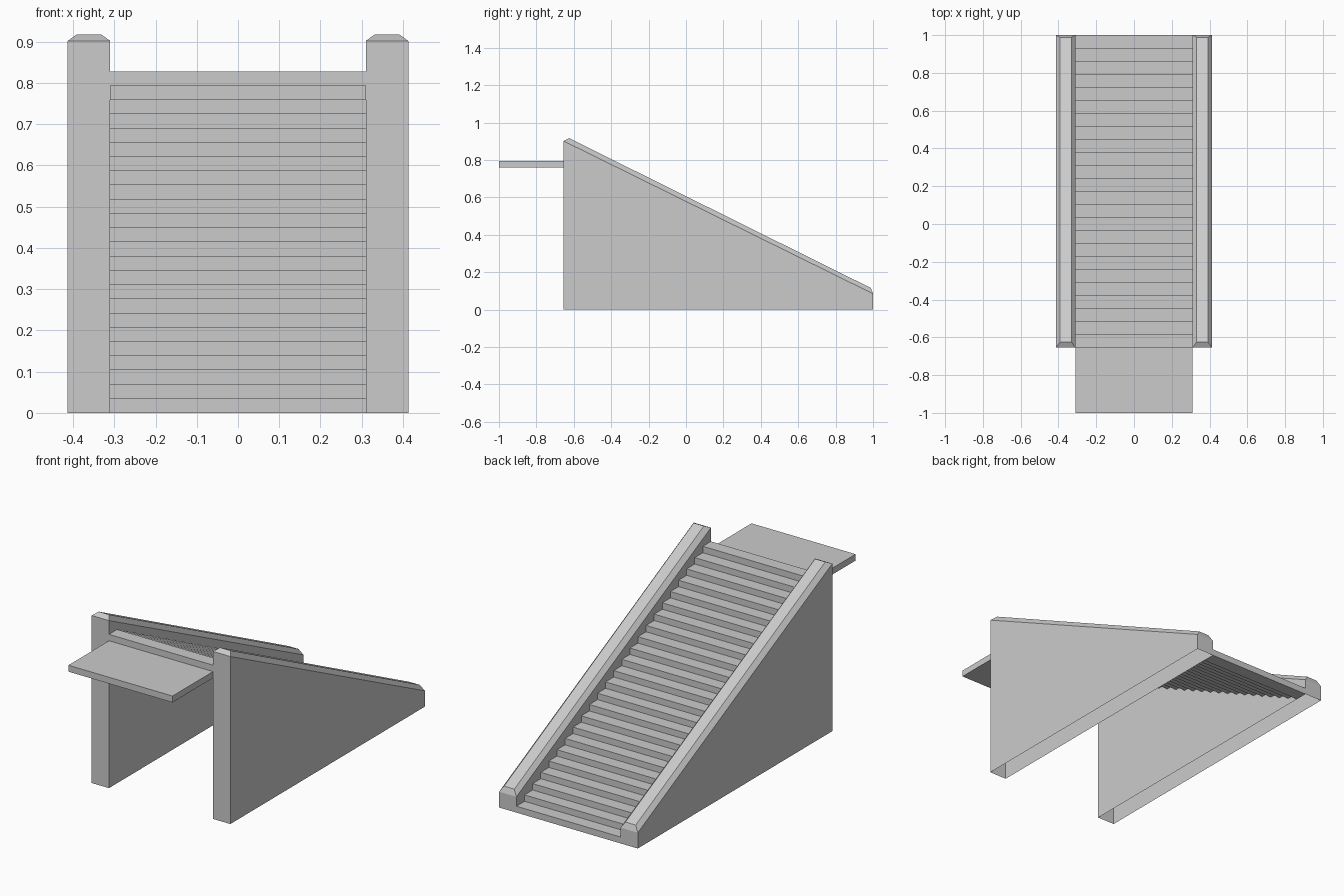
import bpy, bmesh
from mathutils import Matrix

cube = bpy.data.objects.get("Cube")
if cube:
    bpy.data.objects.remove(cube, do_unlink=True)

FRONT, BACK = -0.655, 1.0
STEPS = 24
TREAD = (BACK - FRONT) / STEPS
RISE = 0.828 / STEPS
HALF_WIDTH = 0.31
OUTER = 0.413

stone = bpy.data.materials.new("plain_grey")
stone.use_nodes = True
GREY = (0.6, 0.6, 0.6, 1)
stone.diffuse_color = GREY
stone.node_tree.nodes["Principled BSDF"].inputs["Base Color"].default_value = GREY


def add_object(name, bm):
    bmesh.ops.recalc_face_normals(bm, faces=bm.faces)
    mesh = bpy.data.meshes.new(name)
    bm.to_mesh(mesh)
    bm.free()
    mesh.materials.append(stone)
    obj = bpy.data.objects.new(name, mesh)
    bpy.context.collection.objects.link(obj)
    return obj


def add_box(name, y0, y1, z0, z1):
    bm = bmesh.new()
    place = Matrix.Translation((0, (y0 + y1) / 2, (z0 + z1) / 2))
    size = Matrix.Diagonal((2 * HALF_WIDTH, y1 - y0, z1 - z0, 1))
    bmesh.ops.create_cube(bm, size=1, matrix=place @ size)
    return add_object(name, bm)


# Flight of steps, rising from the back to the front
steps = add_box("steps", BACK - TREAD, BACK, 0, RISE)
array = steps.modifiers.new("flight", "ARRAY")
array.count = STEPS
array.use_relative_offset = False
array.use_constant_offset = True
array.constant_offset_displace = (0, -TREAD, RISE)

# Landing at the head of the flight, one step down
add_box("landing", -1.0, FRONT, 0.828 - 2 * RISE, 0.828 - RISE)


# Side walls: open-bottomed wedge with a chamfered sloping cap
def ring(bm, inset, y0, z0, y1, z1):
    a, b = HALF_WIDTH + inset, OUTER - inset
    return [bm.verts.new(p) for p in ((a, y0, z0), (b, y0, z0), (b, y1, z1), (a, y1, z1))]


bm = bmesh.new()
rings = [
    ring(bm, 0, FRONT, 0, BACK, 0),
    ring(bm, 0, FRONT, 0.902, BACK, 0.085),
    ring(bm, 0.021, -0.625, 0.917, 0.988, 0.116),
]
for low, high in zip(rings, rings[1:]):
    for i in range(4):
        j = (i + 1) % 4
        bm.faces.new((low[i], low[j], high[j], high[i]))
bm.faces.new(rings[-1])
walls = add_object("side_walls", bm)
walls.modifiers.new("mirror", "MIRROR").use_axis = (True, False, False)
